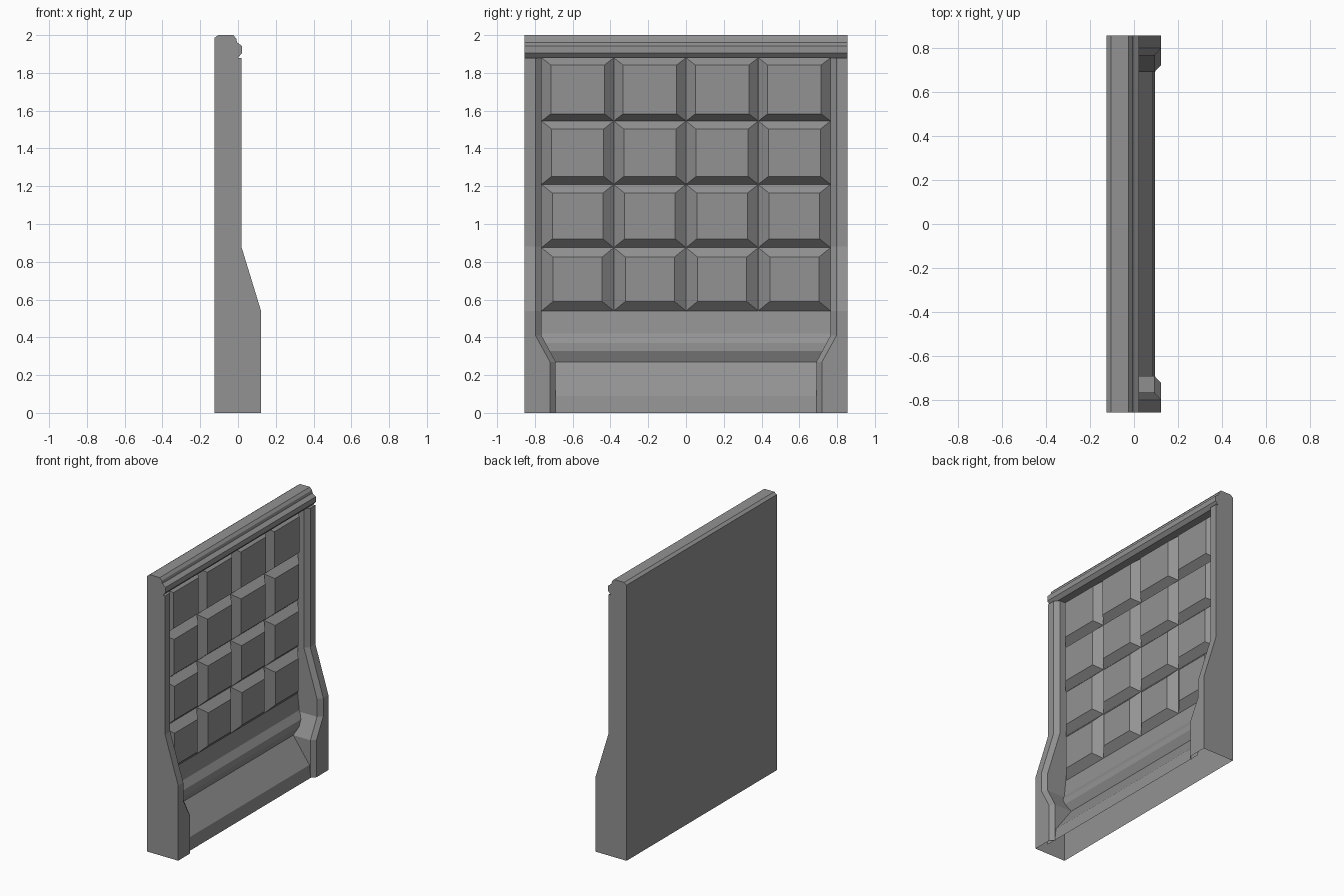
import bpy, bmesh

if "Cube" in bpy.data.objects:
    bpy.data.objects.remove(bpy.data.objects["Cube"])

BACK = -0.125      # rear plane
GROOVE = -0.06     # recessed panel plane
FACE = -0.012      # raised tile plane

concrete = bpy.data.materials.new("concrete")
concrete.diffuse_color = (0.29, 0.29, 0.29, 1)
concrete.use_nodes = True
concrete.node_tree.nodes["Principled BSDF"].inputs["Base Color"].default_value = concrete.diffuse_color


def loft(name, rings, caps=(True, True), open_sides=()):
    """Skin equal-length closed rings; leave out hidden caps or sides."""
    bm = bmesh.new()
    vs = [[bm.verts.new(p) for p in r] for r in rings]
    n = len(vs[0])
    drop = []
    for a, b in zip(vs, vs[1:]):
        for i in range(n):
            j = (i + 1) % n
            f = bm.faces.new((a[i], a[j], b[j], b[i]))
            if i in open_sides:
                drop.append(f)
    for ring, keep in ((vs[0], caps[0]), (vs[-1], caps[1])):
        f = bm.faces.new(ring)
        if not keep:
            drop.append(f)
    # Orient while still closed, then open the hidden sides
    bmesh.ops.recalc_face_normals(bm, faces=bm.faces)
    bmesh.ops.delete(bm, geom=drop, context='FACES')
    me = bpy.data.meshes.new(name)
    bm.to_mesh(me)
    bm.free()
    me.materials.append(concrete)
    ob = bpy.data.objects.new(name, me)
    bpy.context.collection.objects.link(ob)


def extrude_y(name, profile, half, **kw):
    loft(name, [[(x, y, z) for x, z in profile] for y in (-half, half)], **kw)


# Recessed panel with the sloped plinth and moulding along its foot (open below)
extrude_y("panel_and_plinth", [
    (BACK, 0), (0.096, 0), (0.086, 0.09), (-0.043, 0.27), (-0.017, 0.327),
    (-0.019, 0.37), (GROOVE + 0.012, 0.42), (GROOVE, 0.54), (GROOVE, 1.88),
    (BACK, 1.88)], 0.765, caps=(False, False), open_sides=(0, 8))

# Top moulding across the full width
extrude_y("cornice", [
    (BACK, 1.88), (0.0, 1.88), (0.022, 1.905), (0.022, 1.942), (-0.005, 1.962),
    (-0.009, 1.982), (-0.025, 2.0), (-0.105, 2.0), (BACK, 1.985)], 0.855)

# Side pillars: (height, front x, bevel outer y, bevel inner y, inner wall depth)
SECTIONS = [(0, 0.122, 0.72, 0.69, 0.09), (0.09, 0.122, 0.72, 0.69, 0.08),
            (0.27, 0.122, 0.72, 0.69, -0.05), (0.41, 0.122, 0.797, 0.765, -0.065),
            (0.54, 0.122, 0.797, 0.765, -0.065), (0.88, 0.018, 0.797, 0.765, -0.065),
            (1.88, 0.018, 0.797, 0.765, -0.065)]
for s, label in ((-1, "left"), (1, "right")):
    loft(f"pillar_{label}", [
        [(BACK, s * 0.855, z), (f, s * 0.855, z), (f, s * a, z),
         (f - 0.028, s * b, z), (d, s * b, z), (BACK, s * 0.765, z)]
        for z, f, a, b, d in SECTIONS], caps=(False, True), open_sides=(4,))

# Raised tiles, 4 by 4, slightly smaller faces towards the bottom
COLS = ROWS = 4
w, h = 1.53 / COLS, 1.34 / ROWS
for r in range(ROWS):
    m = 0.055 - 0.004 * r
    for c in range(COLS):
        y0, z0 = -0.765 + c * w, 0.54 + r * h

        def rect(x, d, dz):
            return [(x, y0 + d, z0 + dz), (x, y0 + w - d, z0 + dz),
                    (x, y0 + w - d, z0 + h - dz), (x, y0 + d, z0 + h - dz)]
        loft(f"tile_{r}_{c}", [rect(GROOVE, 0, 0),
                               rect(FACE, m + 0.006, m - 0.005)],
             caps=(False, True))
